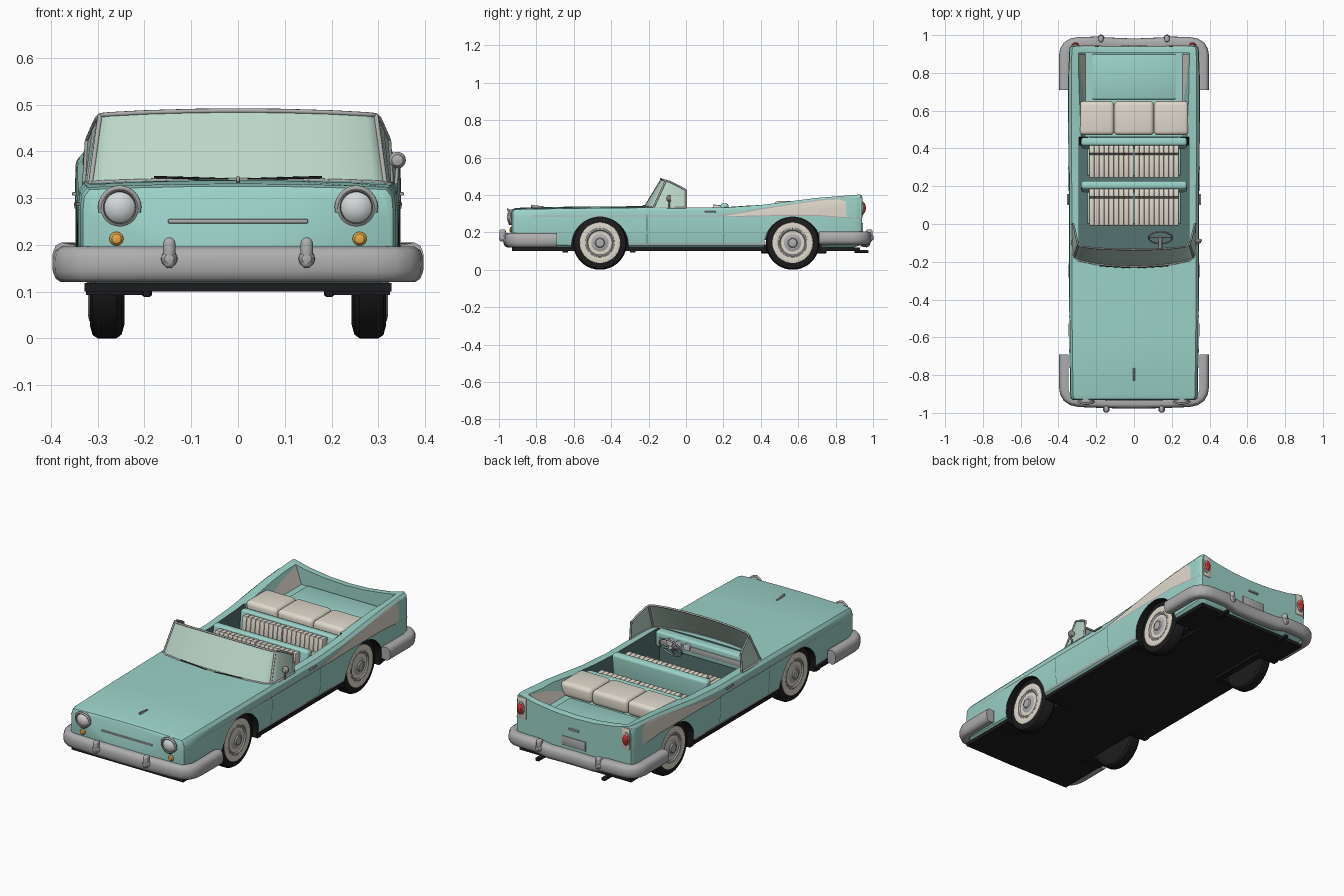
import bpy, bmesh
from math import sin, cos, pi, radians
from mathutils import Vector, Matrix

if "Cube" in bpy.data.objects:
    bpy.data.objects.remove(bpy.data.objects["Cube"])


def mat(name, r, g, b, a=1):
    m = bpy.data.materials.new(name)
    m.diffuse_color = (r, g, b, a)
    m.use_nodes = True
    m.node_tree.nodes["Principled BSDF"].inputs["Base Color"].default_value = m.diffuse_color
    return m


TEAL, DEEP = mat("teal_paint", .33, .65, .58), mat("deep_teal", .09, .17, .16)
CREAM, BLACK = mat("cream", .74, .69, .60), mat("black", .012, .012, .013)
CHROME, GLASS = mat("chrome", .42, .42, .42), mat("glass", .5, .68, .58, .5)
RED, AMBER, LENS = mat("red", .55, .03, .03), mat("amber", .8, .4, .06), mat("lens", .65, .68, .68)


def finish(name, bm, m, angle=35, fix=True):
    if fix:
        bmesh.ops.recalc_face_normals(bm, faces=bm.faces)
    me = bpy.data.meshes.new(name)
    bm.to_mesh(me)
    bm.free()
    me.materials.append(m)
    me.shade_smooth()
    me.set_sharp_from_angle(angle=radians(angle))
    ob = bpy.data.objects.new(name, me)
    bpy.context.collection.objects.link(ob)
    return ob


def loft(name, rings, m, closed=True, caps=True, angle=35):
    bm = bmesh.new()
    vs = [[bm.verts.new(p) for p in r] for r in rings]
    n = len(rings[0])
    for a, b in zip(vs, vs[1:]):
        for i in range(n if closed else n - 1):
            j = (i + 1) % n
            bm.faces.new((a[i], a[j], b[j], b[i]))
    if caps:
        bm.faces.new(vs[0])
        bm.faces.new(vs[-1])
    return finish(name, bm, m, angle)


def boxes(name, items, m, bev=.004, seg=2, rx=0):
    """One object from bevelled boxes given as (min corner, max corner)."""
    bm = bmesh.new()
    for lo, hi in items:
        lo, hi = Vector(lo), Vector(hi)
        mx = Matrix.Translation((lo + hi) / 2) @ Matrix.Rotation(rx, 4, 'X') @ Matrix.Diagonal((*(hi - lo), 1))
        bmesh.ops.create_cube(bm, size=1, matrix=mx)
    if bev:
        bmesh.ops.bevel(bm, geom=bm.edges[:], offset=bev, segments=seg, profile=.5, affect='EDGES')
    return finish(name, bm, m, 40)


def lathe(name, prof, c, m, axis='x', s=1, n=40, sz=1):
    rings = []
    for r, d in prof:
        ring = []
        for k in range(n):
            u, v = r * cos(2 * pi * k / n), r * sin(2 * pi * k / n) * sz
            ring.append((c[0] + s * d, c[1] + u, c[2] + v) if axis == 'x' else (c[0] + u, c[1] + s * d, c[2] + v))
        rings.append(ring)
    return loft(name, rings, m)


def tube(name, pts, r, m, cyclic=False):
    cu = bpy.data.curves.new(name, 'CURVE')
    cu.dimensions, cu.bevel_depth, cu.bevel_resolution, cu.use_fill_caps = '3D', r, 2, True
    sp = cu.splines.new('POLY')
    sp.points.add(len(pts) - 1)
    for p, q in zip(sp.points, pts):
        p.co = (*q, 1)
    sp.use_cyclic_u = cyclic
    cu.materials.append(m)
    ob = bpy.data.objects.new(name, cu)
    bpy.context.collection.objects.link(ob)


def lerp(rows, t):
    for a, b in zip(rows, rows[1:]):
        if t <= b[0]:
            f = max(0, (t - a[0]) / (b[0] - a[0]))
            return [p + (q - p) * f for p, q in zip(a, b)]
    return list(rows[-1])


def cut(ob, cutters):
    for c in cutters:
        md = ob.modifiers.new("cut", 'BOOLEAN')
        md.object, md.solver, md.material_mode = c, 'EXACT', 'TRANSFER'
        c.hide_render = True
        c.hide_set(True)
    me = bpy.data.meshes.new_from_object(ob.evaluated_get(bpy.context.evaluated_depsgraph_get()))
    ob.modifiers.clear()
    ob.data = me
    me.set_sharp_from_angle(angle=radians(32))


# Body stations: y, half width, bottom, shoulder height, centre height
ST = [(-.932, .322, .13, .31, .315), (-.926, .332, .125, .318, .325), (-.905, .338, .12, .323, .331),
      (-.6, .342, .11, .328, .338), (-.2, .345, .11, .332, .34), (.2, .345, .11, .332, .34),
      (.4, .346, .11, .346, .346), (.7, .347, .11, .384, .37), (.9, .345, .12, .40, .36), (.93, .342, .13, .402, .36),
      (.94, .335, .14, .398, .357)]


def half(y):
    _, w, zb, zs, zc = lerp(ST, y)
    return [(0, zb), (.9 * w, zb), (.97 * w, zb + .02), (w, .2), (w, zs - .05), (.99 * w, zs - .015),
            (.955 * w, zs), (.7 * w, (zs + zc) / 2), (.35 * w, zc - (zc - zs) * .12), (0, zc)]


def side_x(y, z):
    return lerp([(q, p) for p, q in half(y)[2:7]], z)[1]


def side_strip(name, rows, m, off=.002):
    """Panel lying on the flank, rows of (y, low z, high z), both sides."""
    for s in (-1, 1):
        rings = [[(s * (side_x(y, a + (b - a) * k / 5) + off), y, a + (b - a) * k / 5) for k in range(6)]
                 for y, a, b in rows]
        loft(name, rings, m, closed=False, caps=False)


rings = []
for st in ST:
    h = half(st[0])
    rings.append([(x, st[0], z) for x, z in h] + [(-x, st[0], z) for x, z in h[-2:0:-1]])
body = loft("body", rings, TEAL)
wells = [lathe("wheel_well_cutter", [(.152, .235), (.152, .42)], (0, y, .13), BLACK, s=s)
         for y in (-.46, .57) for s in (-1, 1)]
cabin = boxes("cabin_cutter", [((-.29, -.19, .135), (.29, .46, .6))], DEEP, 0)
tray = loft("tray_cutter", [[(-.26, y, .295), (.26, y, .295), (.315, y, .45), (-.315, y, .45)]
                            for y in (.45, .905)], TEAL)
under = boxes("underside", [((-.328, -.93, .1), (.328, .93, .118))], BLACK, 0)
cut(body, wells + [cabin, tray])
cut(under, wells)

# Two-tone flank, trim and door gaps
UP = [(.17, .286, .288), (.3, .285, .306), (.4, .288, .325), (.57, .289, .352), (.72, .289, .373),
      (.82, .28, .383), (.935, .272, .39)]
side_strip("flank_panel", UP, CREAM)
side_strip("flank_trim_top", [(y, b - .003, b + .003) for y, a, b in UP], CHROME, .004)
side_strip("flank_trim_low", [(y, a - .002, a + .003) for y, a, b in UP], CHROME, .004)
side_strip("belt_trim", [(y, .284, .29) for y in (-.925, -.6, -.2, .17)], CHROME, .004)
side_strip("sill_trim", [(y, .131, .14) for y in (-.3, 0, .41)], CHROME, .004)
for y in (-.21, .2):
    side_strip("door_gap", [(y, .14, .325), (y + .004, .14, .325)], DEEP, .001)

# Wheels
for y in (-.46, .57):
    for s in (-1, 1):
        c = (0, y, .144)
        lathe("tyre", [(.075, .25), (.115, .243), (.136, .249), (.144, .26), (.144, .3), (.137, .311),
                       (.115, .317), (.075, .312)], c, BLACK, s=s)
        lathe("whitewall", [(.074, .31), (.078, .318), (.094, .321), (.108, .318), (.11, .314)], c, CREAM, s=s)
        lathe("hubcap", [(.077, .3), (.077, .318), (.07, .32), (.062, .312), (.05, .312), (.035, .321),
                         (.026, .321), (.022, .327), (.001, .329)], c, CHROME, s=s)
    boxes("axle", [((-.25, y - .015, .12), (.25, y + .015, .15))], BLACK)


# Wrap-around bumpers
def bumper(name, half_path, z0, z1, dip):
    pts = half_path + [(-x, y) for x, y in half_path[-2::-1]]
    sec = [(-.022, .08), (.008, 0), (.02, .1), (.026, .3), (.027, .5), (.026, .7), (.02, .9), (.008, 1), (-.022, .92)]
    out = []
    for i, p in enumerate(pts):
        a, b = Vector(pts[max(i - 1, 0)]), Vector(pts[min(i + 1, len(pts) - 1)])
        t = (b - a).normalized()
        nrm = Vector((t.y, -t.x))
        if nrm.dot(Vector(p) - Vector((0, half_path[0][1]))) < 0:
            nrm = -nrm
        d = dip if abs(p[0]) < .14 else 0
        out.append([(p[0] + nrm.x * u, p[1] + nrm.y * u, z0 + (z1 - z0) * v - d) for u, v in sec])
    loft(name, out, CHROME, angle=50)


bumper("front_bumper", [(.37, -.69), (.37, -.86), (.366, -.892), (.352, -.918), (.328, -.934), (.29, -.942),
                        (.15, -.948), (0, -.95)], .12, .196, 0)
bumper("rear_bumper", [(.37, .71), (.37, .89), (.366, .918), (.352, .942), (.328, .957), (.29, .963),
                       (.2, .965), (.13, .96), (0, .955)], .135, .205, .015)
for s in (-1, 1):
    for nm, x, y in (("front_guard", .147, -.978), ("rear_guard", .175, .982)):
        boxes(nm, [((s * x - .013, y - .02, .15), (s * x + .013, y + .016, .216))], CHROME, .012, 3)
        lathe("guard_boss", [(.001, -.021), (.01, -.019), (.017, -.01), (.018, .012)], (s * x, y, .17), CHROME,
              'y', s=1 if y < 0 else -1, n=20)
    # Headlights with brows, indicators, tail lights
    c = (s * .253, -.93, .28)
    lathe("headlight_shell", [(.04, .05), (.041, -.015), (.035, -.02), (.033, -.008)], c, CHROME, 'y', n=28)
    lathe("headlight_lens", [(.034, 0), (.033, -.014), (.025, -.022), (.012, -.027), (.001, -.028)], c, LENS, 'y', n=28)
    tube("headlight_brow", [(c[0] + .041 * cos(a * pi / 12), -.953 + .012 * abs(a - 6) / 6, .281 + .041 * sin(a * pi / 12))
                            for a in range(-1, 14)], .0055, CHROME)
    lathe("indicator", [(.015, .01), (.015, -.006), (.01, -.012), (.001, -.014)], (s * .26, -.93, .213), AMBER, 'y', n=20)
    boxes("tail_panel", [((s * .305 - .024, .935, .275), (s * .305 + .024, .943, .388))], CREAM, .003)
    lathe("tail_light_rim", [(.021, -.005), (.021, .006), (.017, .009)], (s * .31, .942, .33), CHROME, 'y', n=24, sz=1.7)
    lathe("tail_light", [(.018, 0), (.017, .01), (.01, .018), (.001, .02)], (s * .31, .942, .33), RED, 'y', n=24, sz=1.7)
    # Inner fin lining, door handles, exhausts and chassis brackets
    loft("fin_lining", [[(s * (.256 + .355 * (z - .295)), y, z) for z in (.298, top)]
                        for y, top in ((.62, .305), (.76, .36), (.9, .388))], CREAM, closed=False, caps=False)
    boxes("door_handle", [((s * .35 - .005, .1, .305), (s * .35 + .005, .16, .313))], CHROME, .003)
    boxes("exhaust", [((s * .195 - .011, .9, .09), (s * .195 + .011, .975, .106))], BLACK, .004)
    boxes("chassis_brackets", [((s * .265 - .06, y, .093), (s * .265 + .06, y + .03, .11)) for y in (-.66, -.3, .4, .72)],
          BLACK, 0)
    boxes("exhaust_pipe", [((s * .195 - .008, .4, .088), (s * .195 + .008, .75, .102))], BLACK, .003)

# Nose slot, bonnet ornament, rear plate
boxes("nose_slot", [((-.15, -.938, .246), (.15, -.928, .255))], CHROME, .003)
boxes("bonnet_ornament", [((-.004, -.83, .33), (.004, -.76, .343))], CHROME, .003, rx=-.12)
boxes("boot_handle", [((-.03, .935, .29), (.03, .948, .3))], CHROME, .003)
boxes("plate", [((-.07, .938, .2), (.07, .946, .25))], CHROME, .003)

# Windscreen: base and top rails
BASE = [(0, -.225, .337), (.1, -.222, .337), (.2, -.212, .335), (.29, -.193, .332), (.315, -.175, .33),
        (.325, -.14, .33), (.328, -.07, .33), (.328, 0, .33)]
TOP = [(0, -.135, .487), (.1, -.134, .486), (.2, -.129, .483), (.275, -.12, .479), (.295, -.108, .477),
       (.302, -.085, .47), (.312, -.04, .448), (.322, 0, .425)]


def both(p):
    return [(-x, y, z) for x, y, z in p[:0:-1]] + p


loft("windscreen", [both(BASE), both(TOP)], GLASS, closed=False, caps=False, angle=60)
tube("windscreen_top_rail", both(TOP), .005, CHROME)
tube("windscreen_base_rail", both(BASE), .006, CHROME)
for s in (-1, 1):
    for i in (4, 7):
        tube("windscreen_pillar", [(s * p[i][0], *p[i][1:]) for p in (BASE, TOP)], .0055, CHROME)
    tube("wiper", [(s * .02, -.232, .34), (s * .18, -.222, .345)], .0025, BLACK)
# Door mirror
lathe("door_mirror", [(.001, -.014), (.012, -.011), (.018, 0), (.016, .01), (.001, .011)], (.341, -.09, .381), CHROME, 'y', n=20)
tube("mirror_stem", [(.338, -.09, .33), (.341, -.088, .375)], .004, CHROME)

# Dashboard and steering
boxes("dashboard", [((-.285, -.2, .25), (.285, -.145, .333))], TEAL, .012, 3)
boxes("dash_trim", [((-.26, -.147, .275), (.26, -.14, .305))], CHROME, .003)
for x in (.09, .14, .19):
    lathe("gauge", [(.019, 0), (.019, .012), (.001, .013)], (x, -.145, .3), LENS, 'y', n=20)
hub = Vector((.14, -.072, .31))
ring = [hub + Vector((.062 * cos(a * pi / 16), .062 * sin(a * pi / 16) * .5, .062 * sin(a * pi / 16) * .87)) for a in range(32)]
tube("steering_wheel", ring, .0045, CHROME, True)
for k in (0, 16, 24):
    tube("steering_spoke", [hub, ring[k]], .003, CHROME)
tube("steering_column", [hub + Vector((0, .005, 0)), (.14, -.17, .265)], .01, CHROME)


# Seats with pleated upholstery
def pleats(name, x0, x1, n, y0, y1, z0, z1, rx=0):
    w = (x1 - x0) / n
    boxes(name, [((x0 + w * i, y0, z0), (x0 + w * (i + 1), y1, z1)) for i in range(n)], CREAM, .005, 2, rx)


for nm, y0, y1, top in (("front", -.01, .17, .355), ("rear", .245, .4, .345)):
    for a, b in ((-.237, -.002), (.002, .237)):
        pleats(nm + "_seat_cushion", a, b, 9, y0, y1, .2, .265)
        pleats(nm + "_seat_back_pad", a, b, 9, y1 - .032, y1 + .012, .24, top - .008, -.12)
    boxes(nm + "_seat_base", [((-.25, y0 + .01, .135), (.25, y1, .21))], TEAL, .01)
    boxes(nm + "_seat_back", [((-.28, y1 + .006, .16), (.28, y1 + .05, top))], TEAL, .014, 3, -.1)
# Folded roof cover
boxes("folded_roof_cover", [((a, .47, .29), (b, .65, .367)) for a, b in ((-.29, -.105), (-.105, .105), (.105, .29))],
      CREAM, .022, 4)
boxes("rear_deck", [((-.22, .66, .29), (.22, .9, .303))], TEAL, .005)
